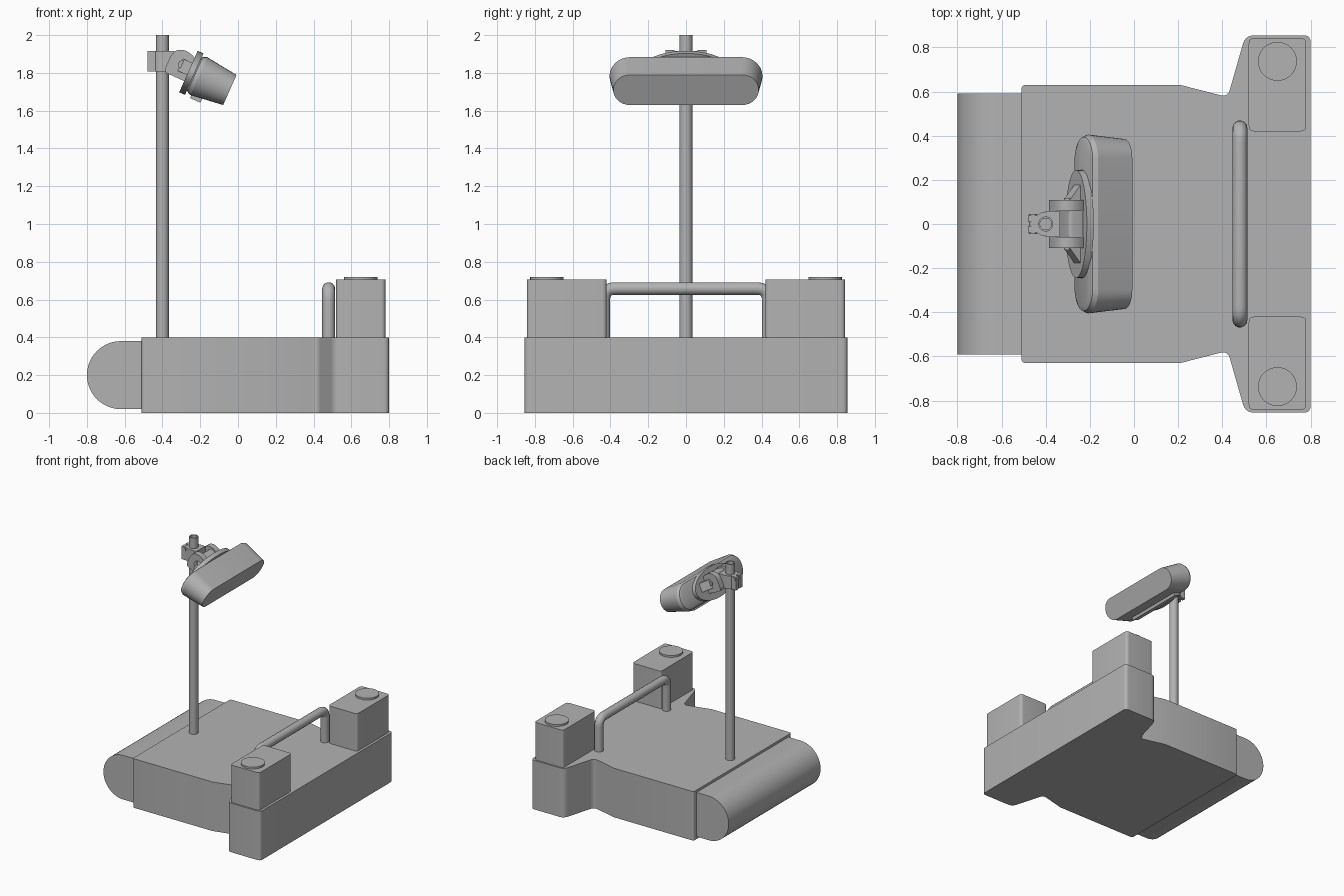
import bpy, bmesh
from math import sin, cos, pi, radians
from mathutils import Matrix, Vector

if "Cube" in bpy.data.objects:
    bpy.data.objects.remove(bpy.data.objects["Cube"])

grey = bpy.data.materials.new("machine_grey")
grey.use_nodes = True
grey.diffuse_color = (0.45, 0.45, 0.45, 1)
grey.node_tree.nodes["Principled BSDF"].inputs["Base Color"].default_value = grey.diffuse_color
parts = []


def loft(name, sections, matrix=Matrix()):
    """Skin a stack of equal-length loops and cap both ends."""
    bm = bmesh.new()
    loops = [[bm.verts.new(matrix @ Vector(p)) for p in s] for s in sections]
    n = len(loops[0])
    for a, b in zip(loops, loops[1:]):
        for i in range(n):
            j = (i + 1) % n
            bm.faces.new((a[i], a[j], b[j], b[i]))
    bm.faces.new(loops[0])
    bm.faces.new(loops[-1])
    bmesh.ops.recalc_face_normals(bm, faces=bm.faces)
    mesh = bpy.data.meshes.new(name)
    bm.to_mesh(mesh)
    bm.free()
    mesh.materials.append(grey)
    obj = bpy.data.objects.new(name, mesh)
    bpy.context.collection.objects.link(obj)
    parts.append(obj)
    return obj


def prism(name, outline, low, high, matrix=Matrix()):
    return loft(name, [[(x, y, z) for x, y in outline] for z in (low, high)], matrix)


def rounded(corners, steps=5):
    """Round each (x, y, setback) corner of a polygon."""
    out = []
    for i, (x, y, r) in enumerate(corners):
        p = Vector((x, y))
        if not r:
            out.append(p)
            continue
        a = p + (Vector(corners[i - 1][:2]) - p).normalized() * r
        b = p + (Vector(corners[(i + 1) % len(corners)][:2]) - p).normalized() * r
        for k in range(steps + 1):
            t = k / steps
            out.append(a * (1 - t) ** 2 + p * 2 * t * (1 - t) + b * t * t)
    return out


def rect(x0, x1, y0, y1, r=0):
    return rounded([(x0, y0, r), (x1, y0, r), (x1, y1, r), (x0, y1, r)])


def ellipse(cx, cy, rx, ry, n=32):
    return [(cx + rx * cos(2 * pi * i / n), cy + ry * sin(2 * pi * i / n)) for i in range(n)]


def stadium(x, half_y, half_z, n=16):
    """Oblong loop across the lamp axis."""
    out = []
    for side in (1, -1):
        for i in range(n + 1):
            a = -pi / 2 + pi * i / n
            out.append((x, side * (half_y - half_z + half_z * cos(a)), side * half_z * sin(a)))
    return out


# Frames: profiles drawn in xz and extruded across y, and the tilted lamp
side_on = Matrix.Rotation(pi / 2, 4, 'X')
lamp = Matrix.Translation((-0.235, 0, 1.795)) @ Matrix.Rotation(radians(24), 4, 'Y')
lamp_side = lamp @ side_on
lamp_back = lamp @ Matrix.Rotation(pi / 2, 4, 'Z') @ side_on

# Base with flared wings
half = [(-0.51, 0.63, 0.02), (0.21, 0.63, 0), (0.425, 0.575, 0.035),
        (0.505, 0.855, 0.04), (0.8, 0.855, 0.03)]
prism("base", rounded(half + [(x, -y, r) for x, y, r in reversed(half)]), 0, 0.4)

# Half-round roller housing
arc = [(-0.62 - 0.18 * sin(pi * i / 24), 0.2 + 0.18 * cos(pi * i / 24)) for i in range(25)]
prism("roller_housing", arc + [(-0.5, 0.02), (-0.5, 0.38)], -0.592, 0.592, side_on)

# Corner boxes with round caps
for s, side in ((1, "left"), (-1, "right")):
    ys = sorted((s * 0.42, s * 0.842))
    prism(side + "_box", rect(0.52, 0.78, *ys, 0.025), 0.39, 0.705)
    prism(side + "_box_cap", ellipse(0.65, s * 0.737, 0.088, 0.088, 48), 0.7, 0.72)

# Bent handle bar
curve = bpy.data.curves.new("handle", 'CURVE')
curve.dimensions = '3D'
curve.bevel_depth = 0.034
curve.bevel_resolution = 5
path = rounded([(-0.435, 0.39, 0), (-0.435, 0.658, 0.06), (0.435, 0.658, 0.06), (0.435, 0.39, 0)], 8)
spline = curve.splines.new('POLY')
spline.points.add(len(path) - 1)
for point, (y, z) in zip(spline.points, path):
    point.co = (0.48, y, z, 1)
curve.materials.append(grey)
handle = bpy.data.objects.new("handle", curve)
bpy.context.collection.objects.link(handle)
bpy.context.view_layer.objects.active = handle
handle.select_set(True)
bpy.ops.object.convert(target='MESH')
parts.append(bpy.context.view_layer.objects.active)

# Hollow pole, skinned down the outside and back up into the bore
rings = [(0.034, 0.39), (0.034, 2), (0.026, 2), (0.026, 1.93)]
loft("pole", [[(x, y, z) for x, y in ellipse(-0.4, 0, r, r)] for r, z in rings])

# Split clamp around the pole
prism("clamp_ring", ellipse(-0.4, 0, 0.055, 0.055), 1.808, 1.915)
prism("clamp_neck", rect(-0.4, -0.335, -0.058, 0.058), 1.808, 1.915)
prism("hinge_tongue", rect(-0.1, -0.02, -0.05, 0.08, 0.02), -0.06, 0.06, lamp_side)
prism("clamp_bolt", ellipse(-0.458, 1.892, 0.018, 0.018, 16), -0.046, 0.046, side_on)
for s in (1, -1):
    prism("clamp_tab", rect(-0.48, -0.42, *sorted((s * 0.008, s * 0.04))), 1.808, 1.915)

# Hinge ears, braces and mounting screws
for s in (1, -1):
    prism("hinge_ear", rounded([(-0.15, -0.055, 0.03), (0, -0.055, 0), (0, 0.06, 0),
                                (-0.05, 0.095, 0.04), (-0.15, 0.095, 0.07)]),
          *sorted((s * 0.06, s * 0.108)), lamp_side)
    prism("hinge_pivot", ellipse(-0.075, 0.02, 0.022, 0.022, 20),
          *sorted((s * 0.1, s * 0.118)), lamp_side)
    prism("brace", [(-0.09, s * 0.1), (-0.02, s * 0.1), (-0.02, s * 0.19)], -0.02, 0.05, lamp)
    prism("mount_screw", ellipse(s * 0.205, 0.02, 0.018, 0.018, 16), 0.0, 0.038, lamp_back)

# Oval mounting plate on the back of the lamp
plate = [[(x, y, z) for y, z in ellipse(0, 0, 0.245, 0.12, 40)] for x in (-0.03, 0.004)]
loft("mount_plate", plate, lamp)

# Tapered lamp head with a softened back edge
shape = [(0, 0.375, 0.085), (0.008, 0.394, 0.1), (0.03, 0.405, 0.11), (0.21, 0.385, 0.087)]
loft("lamp_head", [stadium(*s) for s in shape], lamp)
prism("lamp_underside_strip", rect(0.035, 0.095, -0.125, -0.09), -0.25, 0.25, lamp_side)

# Smooth rounded surfaces, keep hard edges
for obj in parts:
    obj.select_set(True)
bpy.context.view_layer.objects.active = parts[0]
bpy.ops.object.shade_smooth_by_angle(angle=radians(30))
